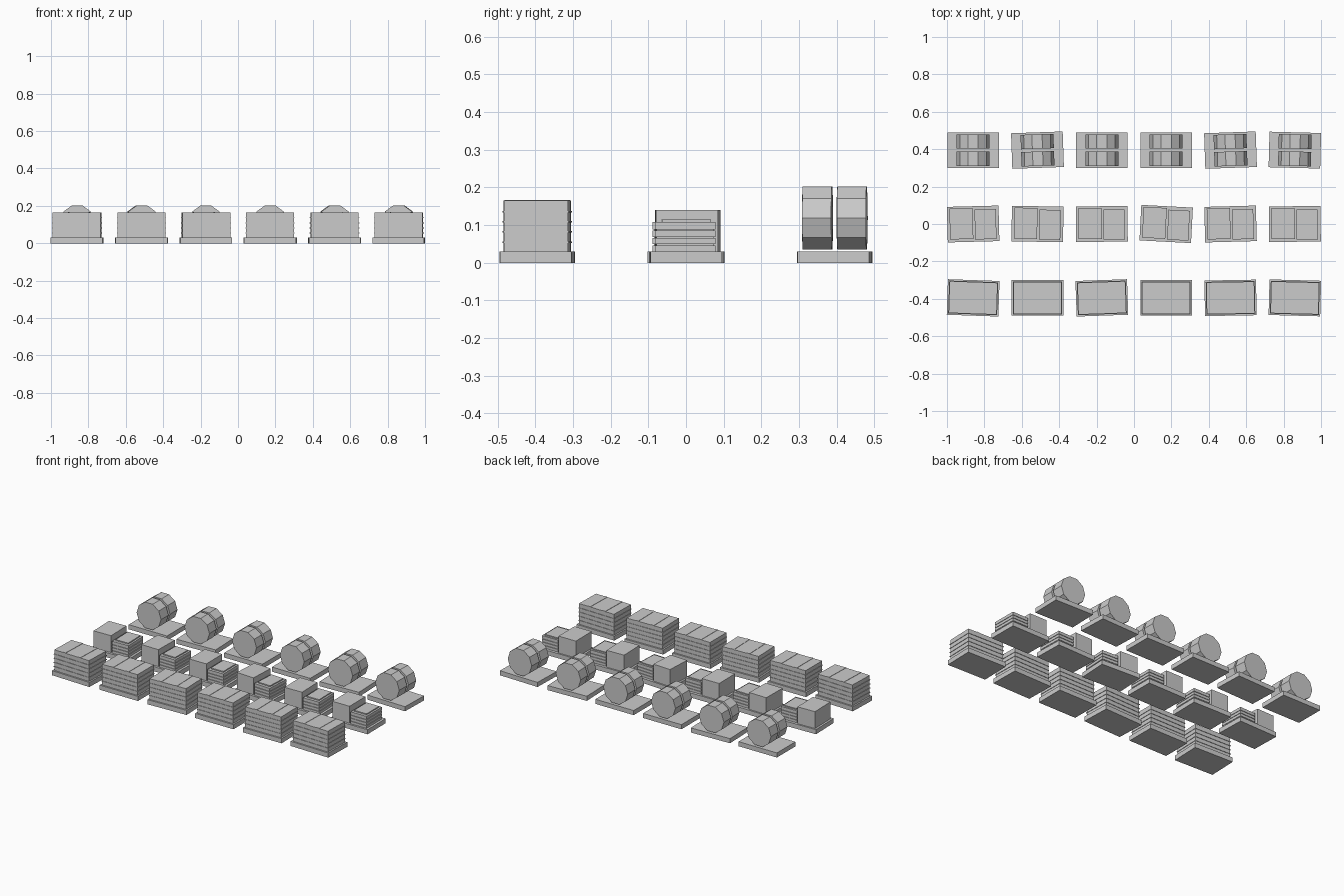
import bpy, bmesh, math
from mathutils import Matrix, Vector

cube = bpy.data.objects.get("Cube")
if cube:
    bpy.data.objects.remove(cube)

grey = bpy.data.materials.new("light grey")
grey.use_nodes = True
color = (0.6, 0.6, 0.6, 1)
grey.diffuse_color = color
grey.node_tree.nodes["Principled BSDF"].inputs["Base Color"].default_value = color


def add_box(bm, x, y, z, w, d, h):
    """Box centred on x, y with its base at z."""
    m = Matrix.Translation((x, y, z + h / 2)) @ Matrix.Diagonal((w, d, h, 1))
    bmesh.ops.create_cube(bm, size=1, matrix=m)


def add_drum(bm, y, z, radius, length):
    """Ten-sided drum lying along y with one corner straight up."""
    m = Matrix.Translation((0, y, z)) @ Matrix.Rotation(math.pi / 2, 4, "X") \
        @ Matrix.Rotation(math.pi / 2, 4, "Z")
    bmesh.ops.create_cone(bm, cap_ends=True, segments=10, radius1=radius,
                          radius2=radius, depth=length, matrix=m)


def add_layers(bm, x, y, z, w, d, step, count, gap, lip):
    """Stack of slabs with thin sheets between them; lip is how far sheets stick out."""
    for i in range(count):
        add_box(bm, x, y, z + i * step, w, d, step - (gap if i < count - 1 else 0))
        if i < count - 1:
            add_box(bm, x, y, z + (i + 1) * step - gap, w + 2 * lip, d + 2 * lip, gap)


def finish(name, bm, place):
    mesh = bpy.data.meshes.new(name)
    bm.to_mesh(mesh)
    bm.free()
    mesh.materials.append(grey)
    obj = bpy.data.objects.new(name, mesh)
    obj.matrix_world = place
    bpy.context.collection.objects.link(obj)


BASE = 0.03


def pallet(bm):
    add_box(bm, 0, 0, 0, 0.276, 0.19, BASE)


# Bundle of boards tied with two straps
def board_bundle(bm):
    add_layers(bm, 0, 0, BASE, 0.256, 0.17, 0.027, 5, 0.004, 0.003)
    for x in (-0.055, 0.055):
        add_box(bm, x, 0, 0.165, 0.02, 0.17, 0.002)


# Tall crate beside a low stack with a lid
def crate_and_stack(bm):
    add_box(bm, -0.063, 0.003, BASE, 0.124, 0.165, 0.11)
    add_layers(bm, 0.066, -0.003, BASE, 0.114, 0.16, 0.0195, 4, 0.003, -0.004)
    add_box(bm, 0.066, 0, 0.108, 0.09, 0.13, 0.007)


# Two drums on their sides
def drum_pair(bm):
    for y in (-0.046, 0.046):
        add_drum(bm, y, 0.119, 0.088, 0.077)


# Rows from front to back, each with its small turns in degrees
rows = [
    ("board_bundle", board_bundle, -0.395, (-2, 0, 2, 0, 1, -1.5)),
    ("crate_and_stack", crate_and_stack, 0, (1.5, -1, 0.5, -3, 1.5, 0.5)),
    ("drum_pair", drum_pair, 0.395, (0, 2, 0, 0, 2, -1.5)),
]
for name, cargo, y, turns in rows:
    for i, turn in enumerate(turns):
        place = Matrix.Translation(Vector((-0.86 + i * 0.344, y, 0))) \
            @ Matrix.Rotation(math.radians(turn), 4, "Z")
        for part, build in (("pallet", pallet), (name, cargo)):
            bm = bmesh.new()
            build(bm)
            finish(f"{part}_{i + 1}" if part == name else f"{name}_pallet_{i + 1}", bm, place)
